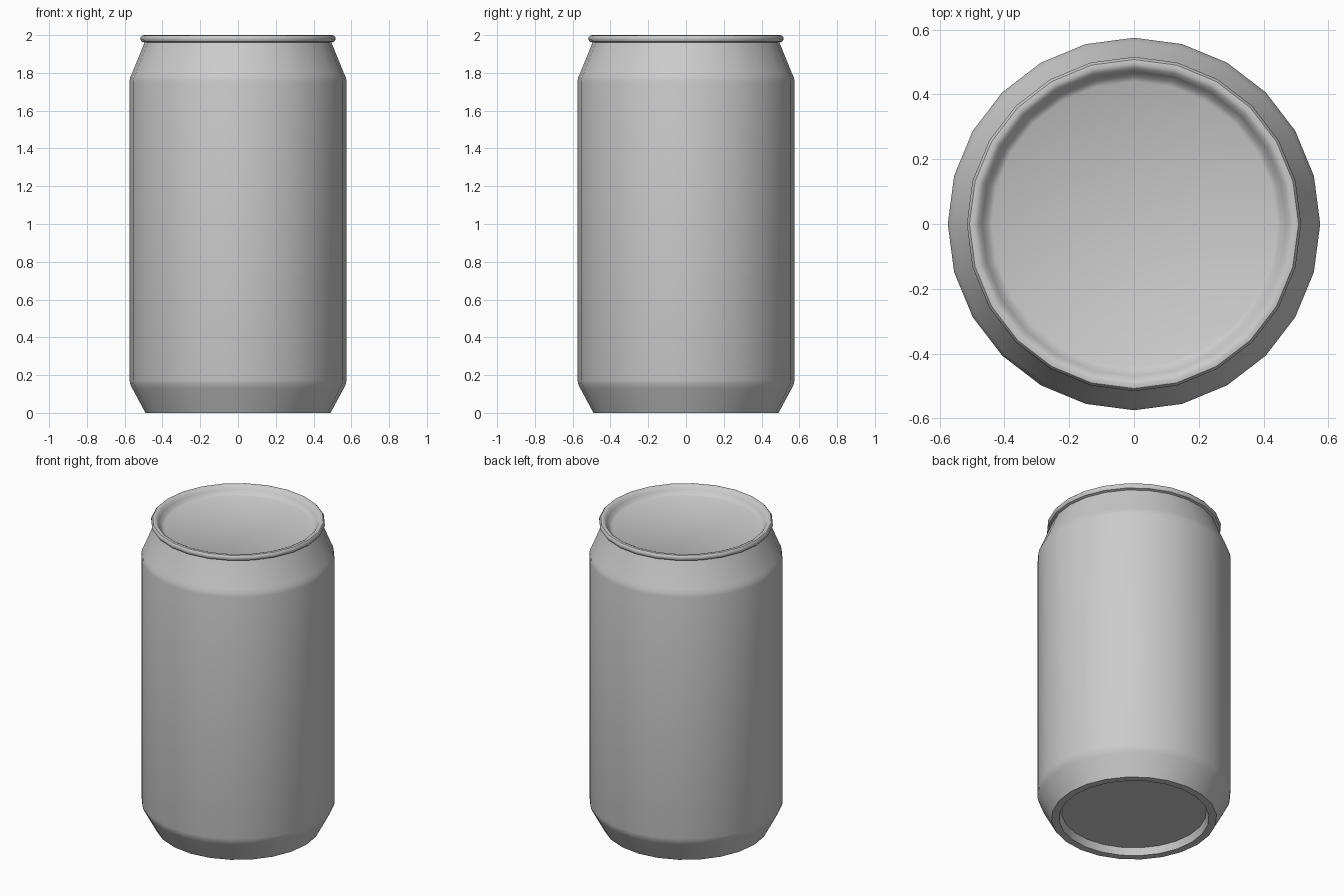
import bpy, bmesh, math

if "Cube" in bpy.data.objects:
    bpy.data.objects.remove(bpy.data.objects["Cube"])

SIDES = 24

# Radius / height profile, from the recessed base up to the recessed lid
PROFILE = [
    (0.43, 0.045), (0.445, 0.0), (0.49, 0.0),             # base recess and foot
    (0.56, 0.13), (0.57, 0.15), (0.575, 0.175),           # lower taper
    (0.575, 1.755), (0.57, 1.78), (0.56, 1.80),           # body wall
    (0.495, 1.96), (0.51, 1.965), (0.516, 1.975),         # neck and rim underside
    (0.516, 1.988), (0.508, 1.998), (0.495, 2.0),         # rolled rim
    (0.482, 1.994), (0.47, 1.975), (0.455, 1.955), (0.44, 1.947),  # lid recess
]


def lathe(name, profile, sides):
    bm = bmesh.new()
    rings = []
    for r, z in profile:
        rings.append([bm.verts.new((r * math.cos(2 * math.pi * i / sides),
                                    r * math.sin(2 * math.pi * i / sides), z))
                      for i in range(sides)])
    for low, high in zip(rings, rings[1:]):
        for i in range(sides):
            j = (i + 1) % sides
            bm.faces.new((low[i], low[j], high[j], high[i]))
    # Flat base panel and lid
    bm.faces.new(rings[0][::-1])
    bm.faces.new(rings[-1])
    bmesh.ops.recalc_face_normals(bm, faces=bm.faces)
    mesh = bpy.data.meshes.new(name)
    bm.to_mesh(mesh)
    bm.free()
    obj = bpy.data.objects.new(name, mesh)
    bpy.context.collection.objects.link(obj)
    return obj


can = lathe("drink_can", PROFILE, SIDES)
bpy.context.view_layer.objects.active = can
can.select_set(True)
bpy.ops.object.shade_smooth_by_angle(angle=math.radians(40))
